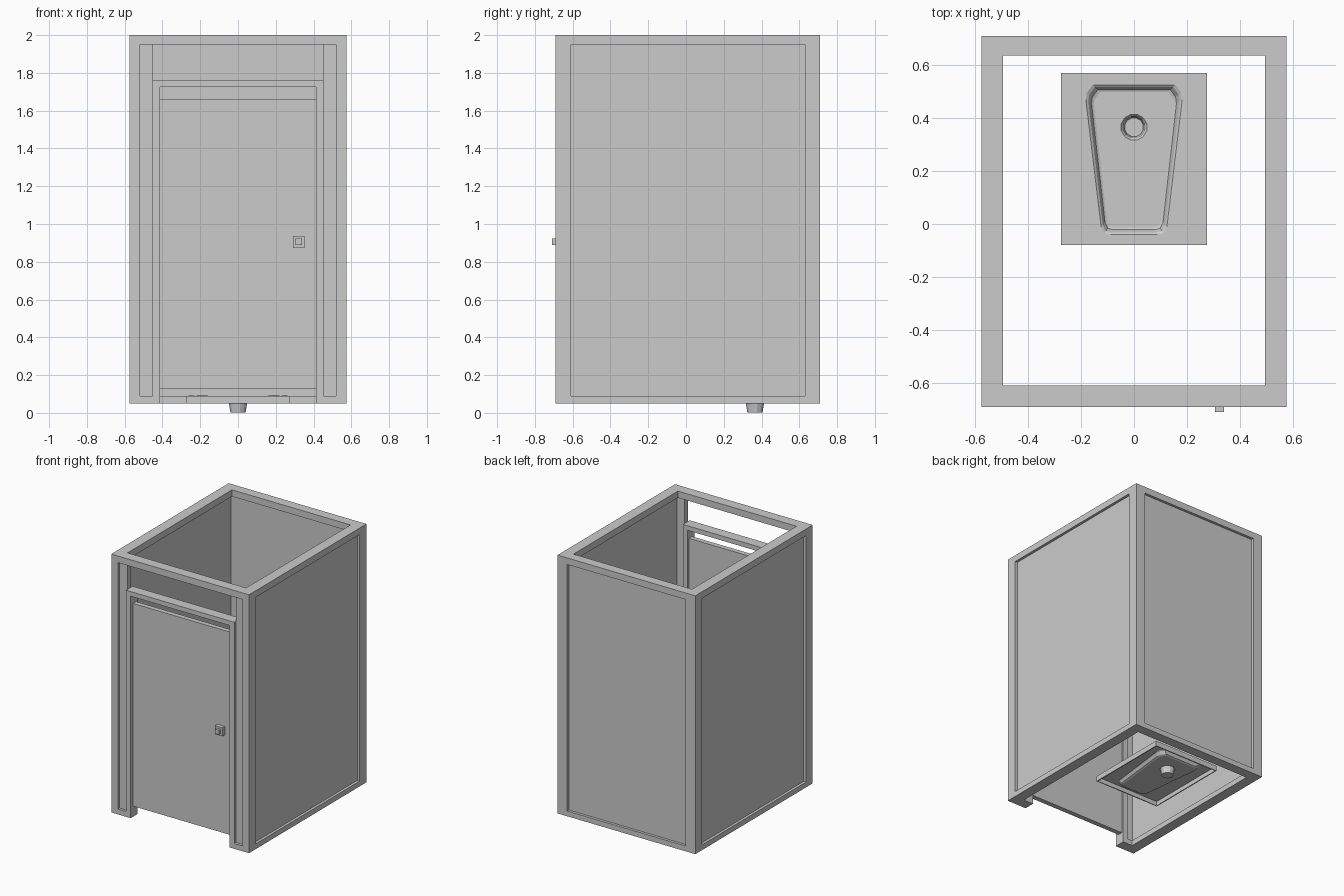
import bpy, bmesh, math

if "Cube" in bpy.data.objects:
    bpy.data.objects.remove(bpy.data.objects["Cube"])

X, Y0, Y1 = 0.575, -0.69, 0.71      # outer frame limits
Z0, Z1 = 0.05, 2.0
FACE, DEEP = 0.055, 0.08            # visible frame width, rail depth


def finish(name, bm):
    bmesh.ops.recalc_face_normals(bm, faces=bm.faces)
    me = bpy.data.meshes.new(name)
    bm.to_mesh(me)
    bm.free()
    ob = bpy.data.objects.new(name, me)
    bpy.context.collection.objects.link(ob)
    return ob


def box(name, x0, x1, y0, y1, z0, z1):
    bm = bmesh.new()
    bmesh.ops.create_cube(bm, size=1)
    for v in bm.verts:
        v.co = ((x0 + x1) / 2 + v.co.x * (x1 - x0),
                (y0 + y1) / 2 + v.co.y * (y1 - y0),
                (z0 + z1) / 2 + v.co.z * (z1 - z0))
    return finish(name, bm)


def prism(name, pts, z0, z1):
    bm = bmesh.new()
    f = bm.faces.new([bm.verts.new((x, y, z0)) for x, y in pts])
    r = bmesh.ops.extrude_face_region(bm, geom=[f])
    for v in r["geom"]:
        if isinstance(v, bmesh.types.BMVert):
            v.co.z = z1
    return finish(name, bm)


# L-section corner posts
for sx in (-1, 1):
    for label, y, d in (("front", Y0, 1), ("back", Y1, -1)):
        prof = [(0, 0), (DEEP, 0), (DEEP, FACE), (FACE, FACE), (FACE, DEEP), (0, DEEP)]
        if label == "front":
            prof = [(0, 0), (FACE, 0), (FACE, DEEP), (0, DEEP)]
        prism(label + "_post", [(sx * (X - a), y + d * b) for a, b in prof], Z0, Z1)

# top and bottom rails
for label, z0, z1 in (("bottom", Z0, 0.09), ("top", 1.95, Z1)):
    for sx in (-1, 1):
        a, b = sorted((sx * X, sx * (X - DEEP)))
        box(label + "_side_rail", a, b, Y0, Y1, z0, z1)
    box(label + "_back_rail", -X, X, Y1 - 0.075, Y1, z0, z1)
box("top_front_rail", -X, X, Y0, Y0 + DEEP, 1.95, Z1)

# recessed wall panels, narrow front panels, jambs and feet
for sx in (-1, 1):
    def side(name, xa, xb, *rest):
        a, b = sorted((sx * xa, sx * xb))
        return box(name, a, b, *rest)
    side("side_panel", X - 0.02, X - 0.06, Y0 + 0.04, Y1 - 0.04, 0.07, 1.97)
    side("front_panel", 0.53, 0.452, Y0 + 0.02, Y0 + 0.06, 0.07, 1.96)
    side("front_foot_rail", X, 0.45, Y0, Y0 + DEEP, Z0, 0.09)
    side("door_jamb", 0.452, 0.413, Y0, Y0 + DEEP, Z0, 1.76)
box("back_panel", -X + 0.04, X - 0.04, Y1 - 0.06, Y1 - 0.02, 0.07, 1.97)
box("door_head", -0.452, 0.452, Y0, Y0 + DEEP, 1.725, 1.76)

# door with handle
box("door", -0.415, 0.415, -0.662, -0.625, 0.13, 1.66)
box("handle_plate", 0.29, 0.353, -0.69, -0.66, 0.872, 0.937)
box("handle_knob", 0.305, 0.339, -0.71, -0.685, 0.889, 0.922)

# squat pan: skirt, deck, raised-lip bowl and drain pipe as one shell
half = [(0.09, -0.04), (0.112, -0.034), (0.124, -0.012),
        (0.182, 0.47), (0.178, 0.495), (0.155, 0.525)]
outer_half = [(0.09, -0.08), (0.275, -0.08), (0.275, -0.012),
              (0.275, 0.47), (0.275, 0.57), (0.155, 0.57)]


def full(h):
    return h + [(-x, y) for x, y in reversed(h)]


def inset(pts, k):
    return [(x * (1 - k / 0.15), 0.245 + (y - 0.245) * (1 - k / 0.28)) for x, y in pts]


def circle(r):
    return [(r * math.cos(a), 0.365 + r * math.sin(a))
            for a in (math.radians(-75 + 30 * i) for i in range(12))]


bowl, rim = full(half), full(outer_half)
rings = [(rim, 0.05), (rim, 0.09), (bowl, 0.09), (inset(bowl, 0.008), 0.084),
         (inset(bowl, 0.018), 0.064), (inset(bowl, 0.026), 0.06),
         (circle(0.05), 0.06), (circle(0.042), 0.05), (circle(0.036), 0.008)]
bm = bmesh.new()
loops = [[bm.verts.new((x, y, z)) for x, y in pts] for pts, z in rings]
for a, b in zip(loops, loops[1:]):
    for i in range(12):
        j = (i + 1) % 12
        bm.faces.new((a[i], a[j], b[j], b[i]))
bm.faces.new(loops[-1])
pan = finish("squat_pan", bm)
# make the deck face up so the shell thickens downward
deck = max(pan.data.polygons, key=lambda p: p.center.z)
if deck.normal.z < 0:
    pan.data.flip_normals()
mod = pan.modifiers.new("thickness", "SOLIDIFY")
mod.thickness = 0.008
mod.offset = -1

# slim tread ridges on both sides of the bowl
for sx in (-1, 1):
    for xt, xb in ((0.215, 0.165), (0.255, 0.235)):
        pts = [(xb - 0.006, -0.03), (xb + 0.006, -0.03), (xt + 0.006, 0.5), (xt - 0.006, 0.5)]
        prism("tread_ridge", [(sx * x, y) for x, y in pts], 0.086, 0.092)
